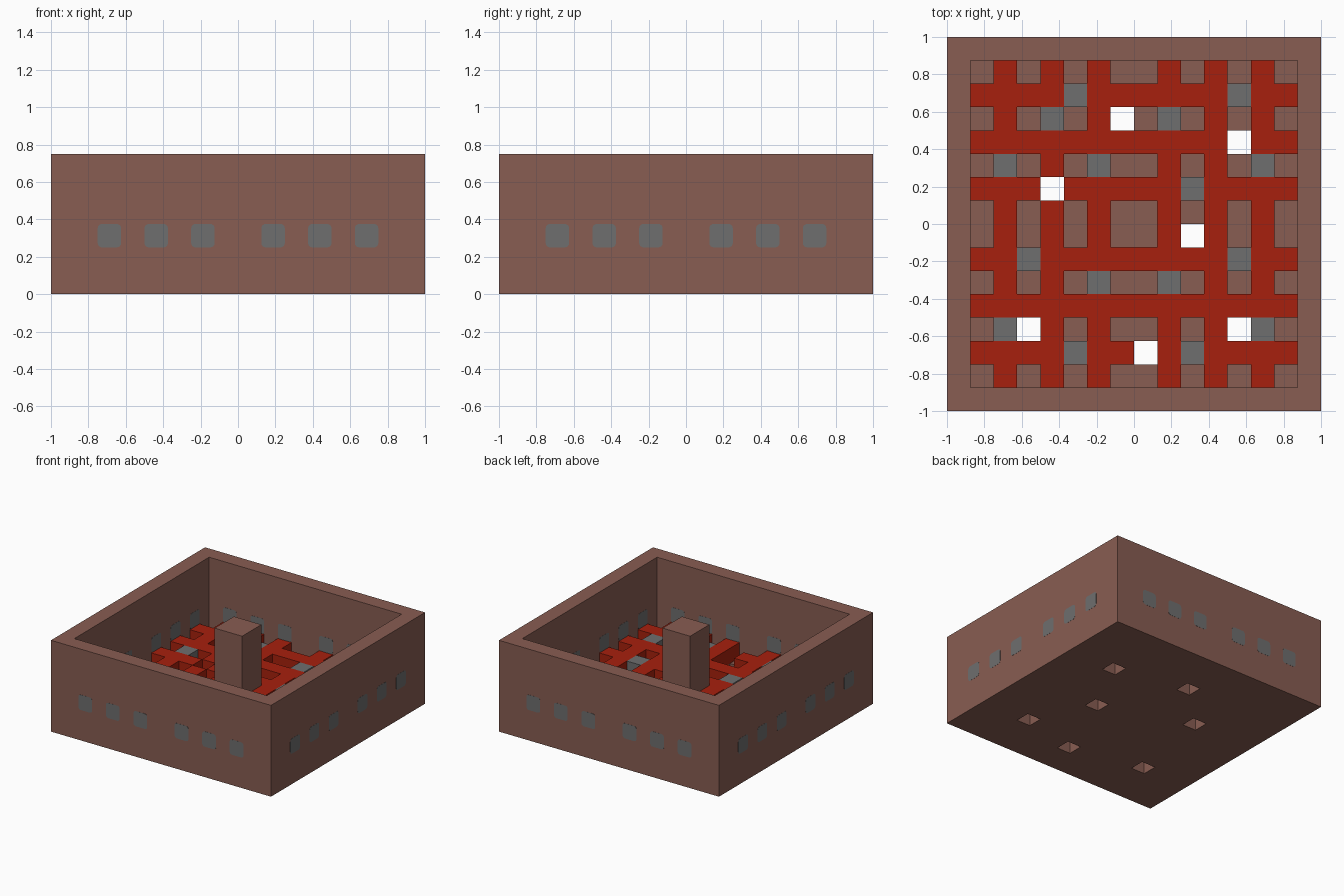
import bpy, bmesh, math
from mathutils import Matrix

cube = bpy.data.objects.get("Cube")
if cube:
    bpy.data.objects.remove(cube, do_unlink=True)

U = 0.125          # one grid cell
N = 16             # cells per side


def material(name, rgb):
    m = bpy.data.materials.new(name)
    m.use_nodes = True
    m.diffuse_color = (*rgb, 1)
    m.node_tree.nodes["Principled BSDF"].inputs["Base Color"].default_value = (*rgb, 1)
    return m


brown = material("clay brown", (0.246, 0.109, 0.084))
red = material("deep red", (0.386, 0.0144, 0.004))
grey = material("stone grey", (0.156, 0.156, 0.156))


def finish(name, bm, mat):
    mesh = bpy.data.meshes.new(name)
    bm.to_mesh(mesh)
    bm.free()
    mesh.materials.append(mat)
    obj = bpy.data.objects.new(name, mesh)
    bpy.context.collection.objects.link(obj)
    return obj


def slab(name, cells, low, high, mat, solid=None):
    """Raise grid cells into a slab; sides appear only next to empty cells."""
    solid = solid or cells
    bm = bmesh.new()

    def quad(points):
        bm.faces.new([bm.verts.new((x * U - 1, y * U - 1, z * U)) for x, y, z in points])

    for i, j in sorted(cells):
        ring = [(i, j), (i + 1, j), (i + 1, j + 1), (i, j + 1)]
        quad([(*p, high) for p in ring])
        quad([(*p, low) for p in reversed(ring)])
        for k, (di, dj) in enumerate([(0, -1), (1, 0), (0, 1), (-1, 0)]):
            if (i + di, j + dj) not in solid:
                a, b = ring[k], ring[(k + 1) % 4]
                quad([(*a, low), (*b, low), (*b, high), (*a, high)])
    bmesh.ops.remove_doubles(bm, verts=bm.verts, dist=0.0001)
    return finish(name, bm, mat)


# Cell layout
lines = {2, 4, 6, 9, 11, 13}
holes = {(7, 12), (12, 11), (4, 9), (10, 7), (3, 3), (12, 3), (8, 2)}
stones = {(5, 13), (12, 13), (4, 12), (9, 12), (2, 10), (6, 10), (13, 10), (10, 9),
          (3, 6), (12, 6), (6, 5), (9, 5), (2, 3), (13, 3), (5, 2), (10, 2)}
plan = {(i, j) for i in range(N) for j in range(N)}
inner = {(i, j) for i, j in plan if 0 < i < N - 1 and 0 < j < N - 1}
lattice = {(i, j) for i, j in inner if i in lines or j in lines} - holes
pillar = {(i, j) for i in (7, 8) for j in (7, 8)}

# Pierced floor, outer walls and central pillar
slab("floor", plan - holes, 0, 1, brown)
slab("outer_walls", plan - inner, 1, 6, brown)
slab("central_pillar", pillar, 1, 6, brown)

# Red lattice with flush stone blocks
slab("lattice", lattice - stones, 1, 2, red, lattice)
slab("stone_blocks", stones, 1, 2, grey, lattice)


# Rounded stone plugs passing through each wall
def plug_row(name, turn):
    bm = bmesh.new()
    half, radius, steps = U / 2, 0.022, 4
    depths = (-1.001, -1 + U + 0.001)
    for i in sorted(lines):
        cx, cz = (i + 0.5) * U - 1, 2.5 * U
        outline = []
        for q, (sx, sz) in enumerate([(1, 1), (-1, 1), (-1, -1), (1, -1)]):
            for s in range(steps + 1):
                a = (q + s / steps) * math.pi / 2
                outline.append((cx + sx * (half - radius) + radius * math.cos(a),
                                cz + sz * (half - radius) + radius * math.sin(a)))
        front, back = [[bm.verts.new((x, y, z)) for x, z in outline] for y in depths]
        bm.faces.new(front)
        bm.faces.new(back[::-1])
        for k in range(len(outline)):
            n = (k + 1) % len(outline)
            bm.faces.new((front[n], front[k], back[k], back[n]))
    bmesh.ops.recalc_face_normals(bm, faces=bm.faces)
    bm.transform(Matrix.Rotation(turn, 4, 'Z'))
    finish(name, bm, grey)


for k, side in enumerate(["front", "left", "back", "right"]):
    plug_row(side + "_wall_plugs", k * math.pi / 2)
